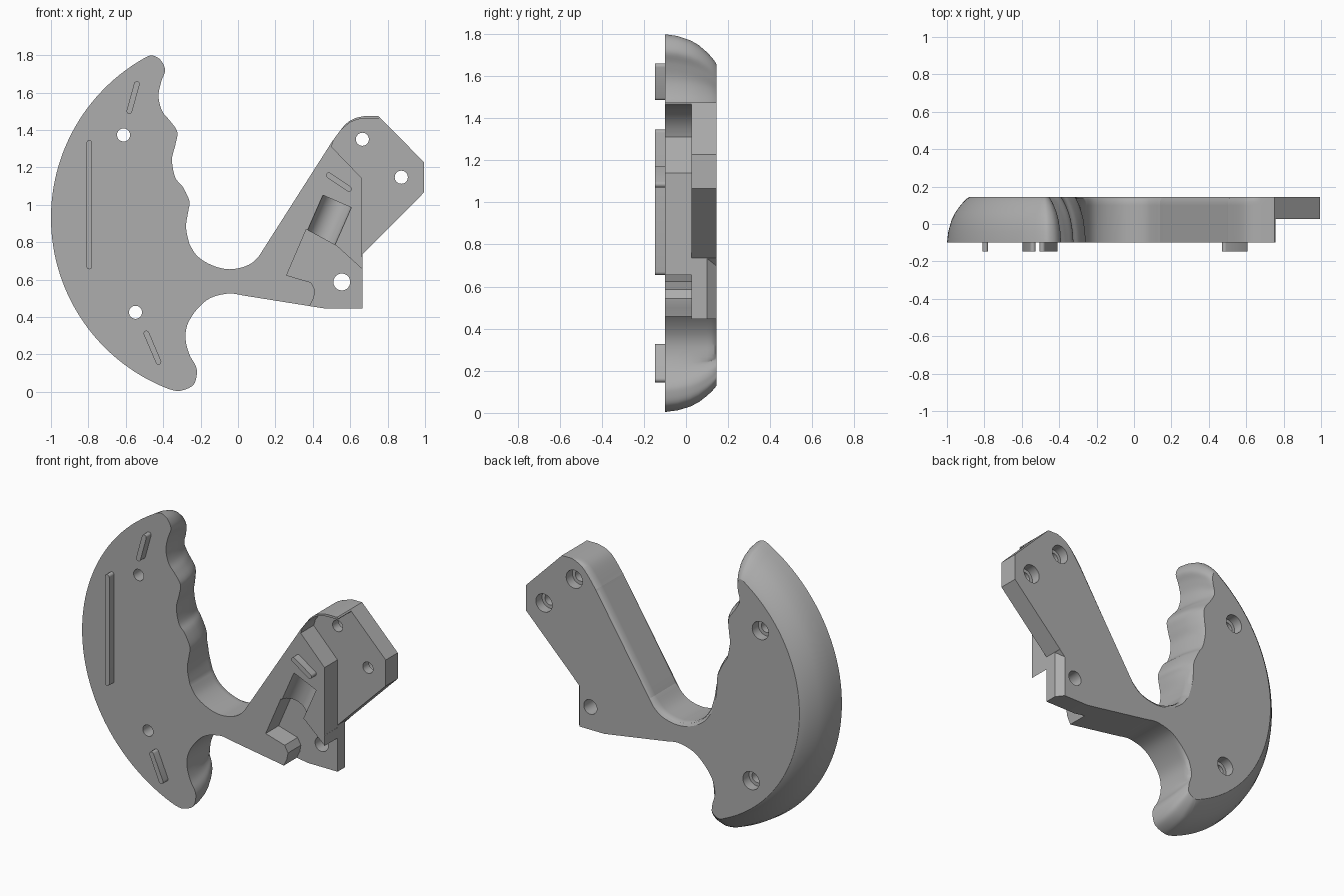
import bpy, bmesh, math
from mathutils import Vector

if "Cube" in bpy.data.objects:
    bpy.data.objects.remove(bpy.data.objects["Cube"])

grey = bpy.data.materials.new("plain grey")
grey.use_nodes = True
COLOUR = (0.42, 0.42, 0.42, 1)
grey.diffuse_color = COLOUR
grey.node_tree.nodes["Principled BSDF"].inputs["Base Color"].default_value = COLOUR


def loft(name, rings):
    """Skin a stack of equal-length rings and cap both ends."""
    bm = bmesh.new()
    loops = [[bm.verts.new(p) for p in ring] for ring in rings]
    n = len(loops[0])
    for a, b in zip(loops, loops[1:]):
        for i in range(n):
            j = (i + 1) % n
            bm.faces.new((a[i], a[j], b[j], b[i]))
    bm.faces.new(loops[0])
    bm.faces.new(loops[-1])
    bmesh.ops.recalc_face_normals(bm, faces=bm.faces)
    mesh = bpy.data.meshes.new(name)
    bm.to_mesh(mesh)
    bm.free()
    mesh.materials.append(grey)
    obj = bpy.data.objects.new(name, mesh)
    bpy.context.collection.objects.link(obj)
    return obj


def prism(name, points, y0, y1):
    return loft(name, [[(x, y, z) for x, z in points] for y in (y0, y1)])


def disc(x, z, r, n=32):
    return [(x + r * math.cos(math.tau * i / n), z + r * math.sin(math.tau * i / n)) for i in range(n)]


def stadium(a, b, r):
    a, b = Vector(a), Vector(b)
    start = math.atan2((b - a).y, (b - a).x) + math.pi / 2
    pts = []
    for c, off in ((a, start), (b, start + math.pi)):
        pts += [(c.x + r * math.cos(off + math.pi * i / 8),
                 c.y + r * math.sin(off + math.pi * i / 8)) for i in range(9)]
    return pts


def smooth(points, steps=5):
    """Catmull-Rom curve through points of any dimension."""
    p = [Vector(q) for q in points]
    p = [p[0]] + p + [p[-1]]
    out = []
    for a, b, c, d in zip(p, p[1:], p[2:], p[3:]):
        for i in range(steps):
            t = i / steps
            out.append((2 * b + (c - a) * t + (2 * a - 5 * b + 4 * c - d) * t * t
                        + (3 * b - a - 3 * c + d) * t ** 3) / 2)
    return out + [p[-1]]


def select(obj):
    bpy.ops.object.select_all(action="DESELECT")
    obj.select_set(True)
    bpy.context.view_layer.objects.active = obj


def cut(target, cutter):
    cutter.hide_render = True
    mod = target.modifiers.new("cut", "BOOLEAN")
    mod.operation, mod.solver, mod.object = "DIFFERENCE", "EXACT", cutter
    select(target)
    bpy.ops.object.modifier_apply(modifier=mod.name)
    bpy.data.objects.remove(cutter)


FRONT, BACK, FLOOR = -0.1, 0.145, 0.027

# Outline: x, z on the front face, then the shift towards the back face
finger_side = smooth([
    (-.5, 1.785, .005, -.135), (-.46, 1.798, -.015, -.143), (-.415, 1.775, -.045, -.135),
    (-.39, 1.72, -.065, -.11), (-.41, 1.66, -.05, -.09), (-.425, 1.58, -.045, -.05),
    (-.405, 1.5, -.06, 0), (-.365, 1.45, -.07, 0), (-.325, 1.39, -.07, 0),
    (-.335, 1.32, -.06, 0), (-.353, 1.24, -.05, 0), (-.335, 1.145, -.05, 0),
    (-.295, 1.095, -.06, 0), (-.26, 1.02, -.06, 0), (-.265, .97, -.05, 0),
    (-.278, .88, -.03, 0), (-.26, .79, -.02, -.01)])
arm_top = smooth([
    (-.26, .79, -.02, -.01), (-.217, .725, -.012, -.016), (-.14, .677, -.008, -.02),
    (-.045, .655, 0, -.02), (.06, .68, .012, -.017), (.135, .75, .018, -.01),
    (.17, .805, .017, -.011), (.47, 1.285, .017, -.011), (.505, 1.34, .017, -.011),
    (.57, 1.425, .012, -.016), (.62, 1.46, .005, -.01), (.68, 1.475, 0, 0)])
plate = [Vector((x, z, 0, 0)) for x, z in (
    (.75, 1.475), (.995, 1.227), (.995, 1.066), (.665, .735), (.665, .446), (.46, .446))]
lower_side = smooth([
    (.39, .457, 0, 0), (.04, .513, 0, 0), (.01, .519, 0, 0), (-.055, .525, 0, 0),
    (-.15, .5, 0, 0), (-.22, .44, -.005, 0), (-.27, .36, -.01, .005), (-.28, .28, -.02, .01),
    (-.26, .2, -.035, .05), (-.227, .14, -.058, .08), (-.22, .095, -.06, .095),
    (-.24, .035, -.04, .125), (-.31, .005, .0, .13), (-.366, .013, .03, .117)])
outer_arc = []
for i in range(1, 64):
    t = i / 64
    f, b = math.radians(249.3 - 130 * t), math.radians(248.4 - 125.3 * t)
    x, z = -.02 + .98 * math.cos(f), .93 + .98 * math.sin(f)
    outer_arc.append(Vector((x, z, -.02 + .86 * math.cos(b) - x, .93 + .86 * math.sin(b) - z)))
outline = finger_side + arm_top[1:] + plate + lower_side + outer_arc

# Body: wide rounding on the grip, a small fillet along the arm
rings = []
for y, wide, small in ((FRONT, 0, 0), (-.04, .06, 0), (.02, .2, 0), (.06, .36, 0),
                       (.1, .6, 0), (.12, .75, 0), (.135, .88, .3), (BACK, 1, 1)):
    ring = []
    for x, z, dx, dz in outline:
        k = max(0, min(1, (math.hypot(dx, dz) - .02) / .03))
        f = wide * k + small * (1 - k)
        ring.append((x + dx * f, y, z + dz * f))
    rings.append(ring)
body = loft("grip_body", rings)

# Recess for the mounting plate, leaving a thin rim along the arm top
cut(body, prism("plate_recess", [
    (.5, 1.31), (.513, 1.35), (.55, 1.40), (.6, 1.44), (.64, 1.456), (.68, 1.462),
    (.755, 1.462), (.77, 1.5), (1.1, 1.5), (1.1, .72), (.664, .72), (.664, 1.14)], -.3, FLOOR))

# Pocket open to the lower corner
cut(body, prism("corner_pocket", [
    (.365, .868), (.53, .778), (.7, .623), (.7, .4), (.378, .4), (.385, .462),
    (.405, .5), (.413, .543), (.39, .585), (.26, .623)], -.3, FLOOR))

# Half-round trough leading into the pocket
top, end = Vector((.53, FRONT, 1.018)), Vector((.43, FRONT, .79))
side = (end - top).normalized().cross(Vector((0, 1, 0)))
cut(body, loft("trough", [[c + side * u + Vector((0, v, 0)) for u, v in disc(0, 0, .083)]
                          for c in (top, end)]))

# Sloped back edge beside the lower corner
triangle = ((.622, .155), (.669, .095), (.72, .155))
cut(body, loft("corner_slope", [[(x, y, .4) for x, y in triangle],
                                [(x, y, x + .068) for x, y in triangle]]))

# Screw holes, most with a wider seat at the back
for x, z, r, seat in ((-.612, 1.373, .035, .056), (-.548, .425, .035, .056),
                      (.665, 1.35, .035, .056), (.873, 1.147, .035, .056), (.555, .587, .045, 0)):
    cut(body, prism("hole", disc(x, z, r), -.3, .3))
    if seat:
        cut(body, prism("seat", disc(x, z, seat), .085, .3))

# Locating ribs on the front face
ribs = [prism(name, stadium(a, b, .015), -.148, FRONT + .01) for name, a, b in (
    ("long_rib", (-.795, .67), (-.795, 1.33)),
    ("upper_rib", (-.541, 1.645), (-.581, 1.5)),
    ("lower_rib", (-.49, .312), (-.425, .16)),
    ("arm_rib", (.485, 1.158), (.593, 1.085)))]

for obj in [body] + ribs:
    select(obj)
    bpy.ops.object.shade_smooth_by_angle(angle=math.radians(30))
